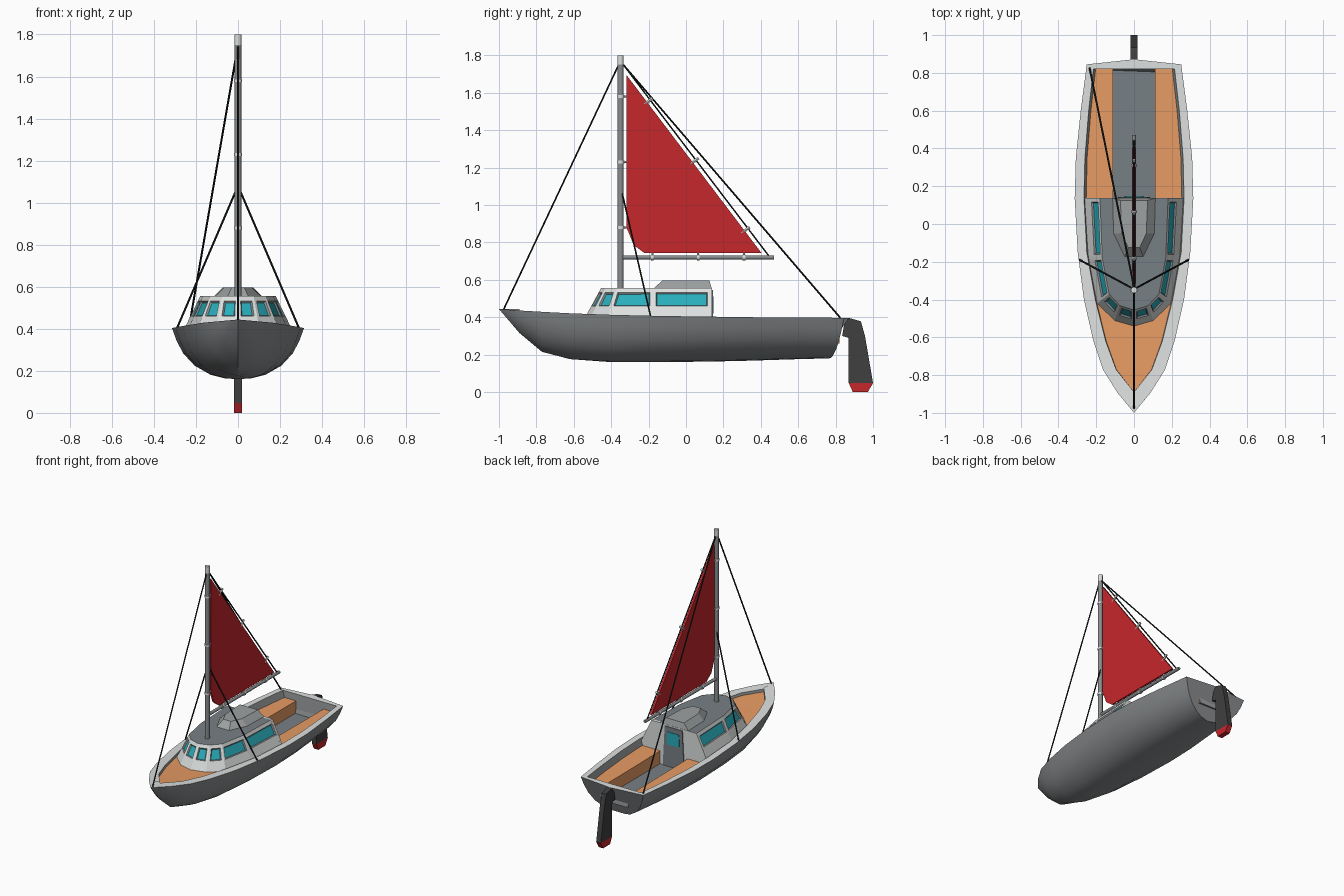
import bpy, bmesh, math
from mathutils import Vector

if "Cube" in bpy.data.objects:
    bpy.data.objects.remove(bpy.data.objects["Cube"])

COLOURS = {
    "hull_grey": (.255, .268, .275), "light_grey": (.72, .745, .74), "slate": (.185, .215, .235),
    "wood": (.80, .33, .125), "glass": (.022, .42, .50), "mid_grey": (.34, .355, .36),
    "red": (.56, .02, .024), "dark_grey": (.05, .05, .05), "black": (.012, .014, .014),
}
NAMES = list(COLOURS)
for n, c in COLOURS.items():
    bpy.data.materials.new(n).diffuse_color = (*c, 1)
IDX = {n: i for i, n in enumerate(NAMES)}


def finish(name, bm, angle=30):
    me = bpy.data.meshes.new(name)
    bm.to_mesh(me)
    bm.free()
    for n in NAMES:
        me.materials.append(bpy.data.materials[n])
    me.shade_smooth()
    me.set_sharp_from_angle(angle=math.radians(angle))
    ob = bpy.data.objects.new(name, me)
    bpy.context.collection.objects.link(ob)
    return ob


def build(name, faces, angle=30, inset_windows=False):
    """faces: list of (points, colour); shared points are welded."""
    bm, seen = bmesh.new(), {}
    for pts, col in faces:
        vs = []
        for p in pts:
            k = tuple(round(c, 4) + 0.0 for c in p)
            if k not in seen:
                seen[k] = bm.verts.new(k)
            if seen[k] not in vs:
                vs.append(seen[k])
        if len(vs) > 2 and not bm.faces.get(vs):
            bm.faces.new(vs).material_index = IDX[col]
    bmesh.ops.recalc_face_normals(bm, faces=bm.faces)
    if inset_windows:
        panes = [f for f in bm.faces if f.material_index == IDX["glass"]]
        rim = bmesh.ops.inset_individual(bm, faces=panes, thickness=.009, depth=-.008)["faces"]
        for f in rim:
            f.material_index = IDX["hull_grey"]
    return finish(name, bm, angle)


def loft(a, b, side, cap_a, cap_b):
    n = len(a)
    return [(a, cap_a), (b, cap_b)] + [
        ([a[i], a[(i + 1) % n], b[(i + 1) % n], b[i]], side) for i in range(n)]


def slab_x(name, yz, t, col):
    """Flat part in the centre plane, thickness 2t."""
    return build(name, loft([(-t, y, z) for y, z in yz], [(t, y, z) for y, z in yz], col, col, col))


def rod(name, a, b, r, col, sides=8):
    a, b = Vector(a), Vector(b)
    q = (b - a).to_track_quat('Z', 'Y')
    ring = [q @ Vector((r * math.cos(t), r * math.sin(t), 0))
            for t in (2 * math.pi * i / sides for i in range(sides))]
    return build(name, loft([a + p for p in ring], [b + p for p in ring], col, col, col), 50)


def mirrored(half):
    """Half outline from the centre line out and back, to a full outline."""
    return half + [(-x, *r) for x, *r in reversed(half) if x > 1e-6]


# --- hull: stations of (y, half width, rim z, keel z, inner half width)
STATIONS = [
    (-1.0, 0, .444, .444, 0), (-.89, .09, .436, .315, 0), (-.77, .165, .429, .215, .095),
    (-.62, .215, .421, .176, .15), (-.4, .265, .413, .16, .205), (-.15, .298, .407, .16, .25),
    (.135, .314, .403, .163, .265), (.135, .314, .403, .163, .265), (.35, .308, .40, .168, .26),
    (.6, .282, .398, .176, .24), (.84, .25, .397, .18, .215)]
CURVE = [(0, 0), (.22, .02), (.42, .08), (.66, .26), (.83, .5), (.93, .75), (1, 1)]
FLOOR = .26


def section(i):
    y, w, zs, zk, iw = STATIONS[i]
    stern, aft = i == len(STATIONS) - 1, i > 6
    vee = .5 * max(0, 1 - i / 4)  # sharper sections towards the bow
    half = [(w * fx, .765 + .08 * fz ** .5 if stern else y,
             zk + (zs - zk) * (fz + (fx - fz) * vee)) for fx, fz in CURVE]
    yi = .82 if stern else max(y, -.89)
    if aft:
        inner = [(iw, zs), (iw - .012, zs - .05), (.11, zs - .05), (.11, FLOOR), (0, FLOOR)]
    else:
        d = zs - .02
        inner = [(iw, zs), (iw * .98, d), (iw * .5, d), (iw * .5, d), (0, d)]
    return half + [(x, yi, z) for x, z in inner]


def full(half):
    return half + [(-x, y, z) for x, y, z in reversed(half[1:-1])]


faces, n = [], 12
for i in range(len(STATIONS) - 1):
    a, b = full(section(i)), full(section(i + 1))
    strip = ["hull_grey"] * 6 + ["light_grey", "mid_grey", "wood", "wood", "slate" if i > 6 else "wood"]
    for j in range(len(a)):
        k = (j + 1) % len(a)
        s = j if j < n - 1 else 2 * (n - 1) - 1 - j
        faces.append(([a[j], a[k], b[k], b[j]], strip[s]))
end = section(len(STATIONS) - 1)
flip = lambda pts: [(-x, y, z) for x, y, z in pts]
peak = (0, .872, .397)
faces += [(flip(end[6:0:-1]) + end[:7] + [peak], "hull_grey"),
          ([end[6], peak, *flip([end[6], end[7]]), end[7]], "light_grey"),
          (end[7:] + flip(end[10:6:-1]), "mid_grey")]
build("hull", faces)

# --- cabin: leaning walls with one recessed window per panel
base = [(0, -.55), (.105, -.52), (.2, -.425), (.245, -.18), (.265, .135)]
roof = [(0, -.455), (.075, -.432), (.132, -.37), (.168, -.18), (.18, .135)]
ZB, ZR = .38, .555
LEVELS = (0, .46, .87, 1)
faces = []
for s in (1, -1):
    for i in range(4):
        b0, b1, t0, t1 = (Vector((s * x, y, z)) for (x, y), z in
                          ((base[i], ZB), (base[i + 1], ZB), (roof[i], ZR), (roof[i + 1], ZR)))
        m = .16 if i < 2 else .06
        us, vs = (0, m, 1 - m, 1), LEVELS
        at = lambda u, v: b0.lerp(b1, u).lerp(t0.lerp(t1, u), v)
        for p in range(3):
            for q in range(3):
                quad = [at(us[p], vs[q]), at(us[p + 1], vs[q]),
                        at(us[p + 1], vs[q + 1]), at(us[p], vs[q + 1])]
                faces.append((quad, "glass" if p == q == 1 else "light_grey"))
faces.append(([(x, y, ZR) for x, y in mirrored(roof)], "slate"))
faces.append(([(x, y, ZB) for x, y in mirrored(base)], "light_grey"))
edge = [(base[4][0] + (roof[4][0] - base[4][0]) * v, ZB + (ZR - ZB) * v) for v in LEVELS]
faces.append(([(x, .135, z) for x, z in edge] + [(-x, .135, z) for x, z in reversed(edge)], "light_grey"))
build("cabin", faces, 20, True)

# --- bulkhead and doorway facing the cockpit
def panel(name, xz, y0, y1, col):
    build(name, loft([(x, y0, z) for x, z in xz], [(x, y1, z) for x, z in xz], col, col, col))


panel("cabin_bulkhead", [(-.2, .25), (.2, .25), (.25, .36), (.262, .385), (.18, .555), (-.18, .555),
                         (-.262, .385), (-.25, .36)], .12, .138, "light_grey")
panel("cabin_door", [(-.085, FLOOR), (.085, FLOOR), (.07, .545), (-.07, .545)], .138, .144, "slate")
panel("door_window", [(-.05, .42), (.05, .42), (.045, .51), (-.045, .51)], .144, .148, "glass")

# --- raised hatch on the roof
low = mirrored([(.05, -.175), (.11, -.05), (.115, .137)])
top = mirrored([(.03, -.125), (.065, -.05), (.072, .125)])
build("roof_hatch", loft([(x, y, .553) for x, y in low], [(x, y, .597) for x, y in top],
                         "mid_grey", "mid_grey", "mid_grey"), 15)

# --- mast, boom and sail
MY = -.35
rod("mast", (0, MY, .54), (0, MY, 1.75), .0165, "hull_grey", 10)
rod("mast_cap", (0, MY, 1.75), (0, MY, 1.8), .0165, "light_grey", 10)
rod("boom", (0, MY, .72), (0, .47, .72), .011, "hull_grey")
slab_x("sail", [(-.318, 1.695), (.404, .743), (-.222, .743), (-.28, .786), (-.318, .88)], .007, "red")

# --- sail clips along the mast, boom and trailing edge
for z in (1.58, 1.23, .88):
    rod("mast_ring", (0, MY, z - .007), (0, MY, z + .007), .02, "light_grey")
    rod("mast_clip", (0, MY, z), (0, -.305, z), .006, "light_grey", 6)
for y in (-.18, .065, .31):
    rod("boom_ring", (0, y - .007, .72), (0, y + .007, .72), .016, "light_grey")
    rod("boom_clip", (0, y, .72), (0, y, .755), .006, "light_grey", 6)
for y, z in ((-.2, 1.555), (.045, 1.235), (.318, .866)):
    rod("leech_clip", (0, y - .022, z - .016), (0, y + .022, z + .016), .009, "light_grey", 6)

# --- rigging
rod("leech_line", (0, -.335, 1.75), (0, .445, .725), .0045, "black", 6)
rod("fore_stay", (0, -.36, 1.75), (0, -.975, .442), .005, "black", 6)
rod("back_stay", (0, -.335, 1.75), (-.235, .825, .397), .005, "black", 6)
for s in (1, -1):
    rod("side_stay", (0, -.345, 1.08), (s * .288, -.19, .408), .005, "black", 6)

# --- rudder with painted tip
slab_x("rudder", [(.85, .392), (.872, .396), (.935, .378), (.957, .30), (1.0, .048), (.87, .048),
                  (.868, .29), (.835, .30)], .018, "dark_grey")
slab_x("rudder_tip", [(1.0, .048), (.972, 0), (.892, 0), (.87, .048)], .018, "red")

for m in bpy.data.materials:
    if m.users and not m.is_grease_pencil:
        m.use_nodes = True
        m.node_tree.nodes["Principled BSDF"].inputs["Base Color"].default_value = m.diffuse_color
